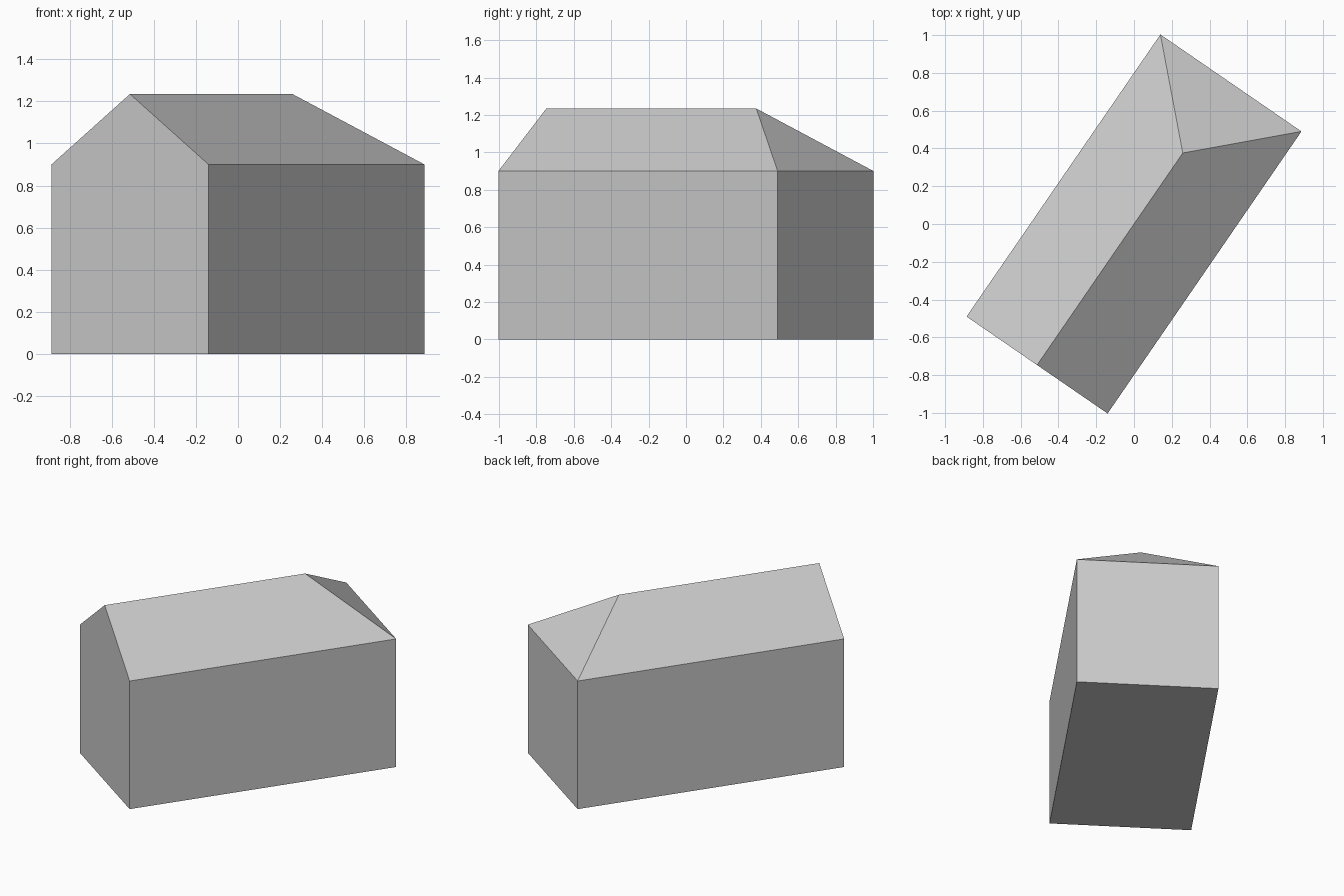
import bpy
import bmesh
import math

old = bpy.data.objects.get("Cube")
if old:
    bpy.data.objects.remove(old, do_unlink=True)

HALF_W, HALF_L = 0.453, 0.906      # footprint half sizes
EAVE, RIDGE = 0.9, 1.235           # heights
HIP_Y = 0.456                      # where the ridge meets the hipped end
TURN = math.radians(-34.5)

grey = bpy.data.materials.new("plain grey")
grey.use_nodes = True
colour = (0.6, 0.6, 0.6, 1)
grey.diffuse_color = colour
grey.node_tree.nodes["Principled BSDF"].inputs["Base Color"].default_value = colour


def build(name, faces):
    """Make a flat-shaded object from faces given as lists of corner points."""
    bm = bmesh.new()
    for corners in faces:
        bm.faces.new([bm.verts.new(p) for p in corners])
    bmesh.ops.remove_doubles(bm, verts=bm.verts[:], dist=0.0001)
    mesh = bpy.data.meshes.new(name)
    bm.to_mesh(mesh)
    bm.free()
    mesh.materials.append(grey)
    obj = bpy.data.objects.new(name, mesh)
    obj.rotation_euler.z = TURN
    bpy.context.collection.objects.link(obj)
    return obj


# Footprint, counter-clockwise from front right
plan = [(-HALF_W, -HALF_L), (HALF_W, -HALF_L), (HALF_W, HALF_L), (-HALF_W, HALF_L)]
low = [(x, y, 0) for x, y in plan]
top = [(x, y, EAVE) for x, y in plan]
gable_peak = (0, -HALF_L, RIDGE)
hip_peak = (0, HIP_Y, RIDGE)

# Walls with a floor; the front wall rises to a gable
walls = [[low[i], low[(i + 1) % 4], top[(i + 1) % 4], top[i]] for i in range(1, 4)]
walls.append([low[0], low[1], top[1], gable_peak, top[0]])
walls.append(low[::-1])
build("walls", walls)

# Roof: two slopes and a hipped back end
build("roof", [
    [top[1], top[2], hip_peak, gable_peak],
    [top[3], top[0], gable_peak, hip_peak],
    [top[2], top[3], hip_peak],
])
